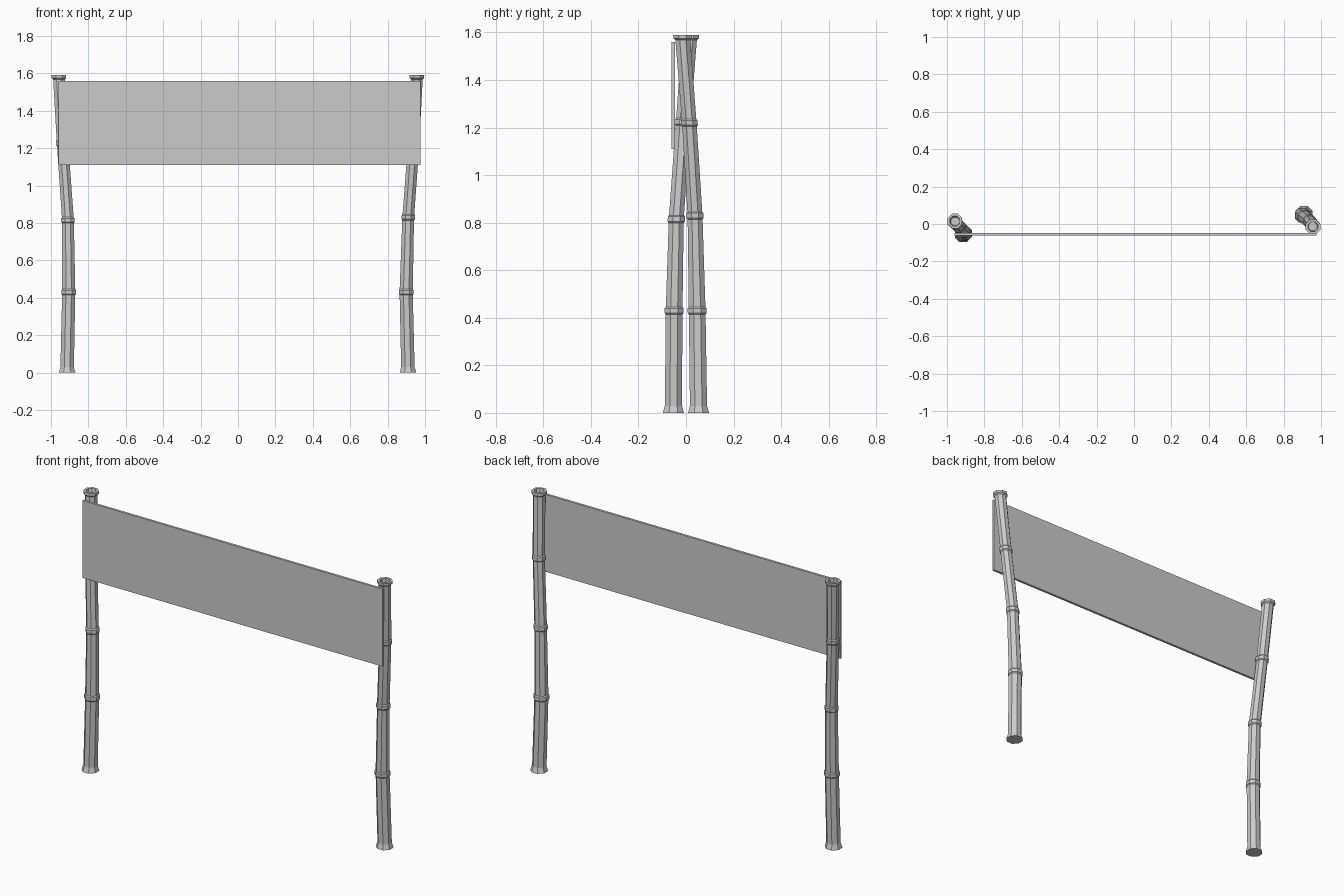
import bpy, bmesh, math

if "Cube" in bpy.data.objects:
    bpy.data.objects.remove(bpy.data.objects["Cube"])

SIDES = 8

def interp(path, z):
    # centre line position at height z
    for a, b in zip(path, path[1:]):
        if z <= b[2]:
            t = (z - a[2]) / (b[2] - a[2])
            return a[0] + (b[0] - a[0]) * t, a[1] + (b[1] - a[1]) * t
    return path[-1][:2]

def make_pole(name, path):
    top = path[-1][2]
    # (height, radius): flared foot, raised joints, flared rim, hollow top
    prof = [(0, 0.048), (0.03, 0.039)]
    for (x, y, z), r in zip(path[1:-1], (0.038, 0.034, 0.033)):
        prof += [(z - 0.016, r), (z - 0.01, r + 0.005),
                 (z + 0.01, r + 0.005), (z + 0.016, r)]
    prof += [(top - 0.022, 0.034), (top - 0.015, 0.042), (top, 0.042),
             (top, 0.028), (top - 0.03, 0.024)]
    bm = bmesh.new()
    rings = []
    for z, r in prof:
        cx, cy = interp(path, z)
        rings.append([bm.verts.new((cx + r * math.cos(a), cy + r * math.sin(a), z))
                      for a in (2 * math.pi * (i + 0.5) / SIDES for i in range(SIDES))])
    for a, b in zip(rings, rings[1:]):
        for i in range(SIDES):
            j = (i + 1) % SIDES
            bm.faces.new((a[i], a[j], b[j], b[i]))
    bm.faces.new(rings[0][::-1])
    bm.faces.new(rings[-1])
    me = bpy.data.meshes.new(name)
    bm.to_mesh(me)
    bm.free()
    bpy.context.collection.objects.link(bpy.data.objects.new(name, me))

# Bamboo poles, leaning outward at the top
make_pole("left_bamboo_pole", [(-0.914, -0.053, 0), (-0.905, -0.050, 0.43),
          (-0.909, -0.041, 0.815), (-0.938, -0.012, 1.225), (-0.958, 0.016, 1.59)])
make_pole("right_bamboo_pole", [(0.909, 0.053, 0), (0.899, 0.047, 0.43),
          (0.910, 0.038, 0.83), (0.939, 0.014, 1.22), (0.957, -0.015, 1.59)])

# Banner panel in front of the poles
bpy.ops.mesh.primitive_cube_add(size=1, location=(0.007, -0.054, 1.335))
banner = bpy.context.object
banner.name = "banner_panel"
banner.scale = (1.935, 0.014, 0.45)
